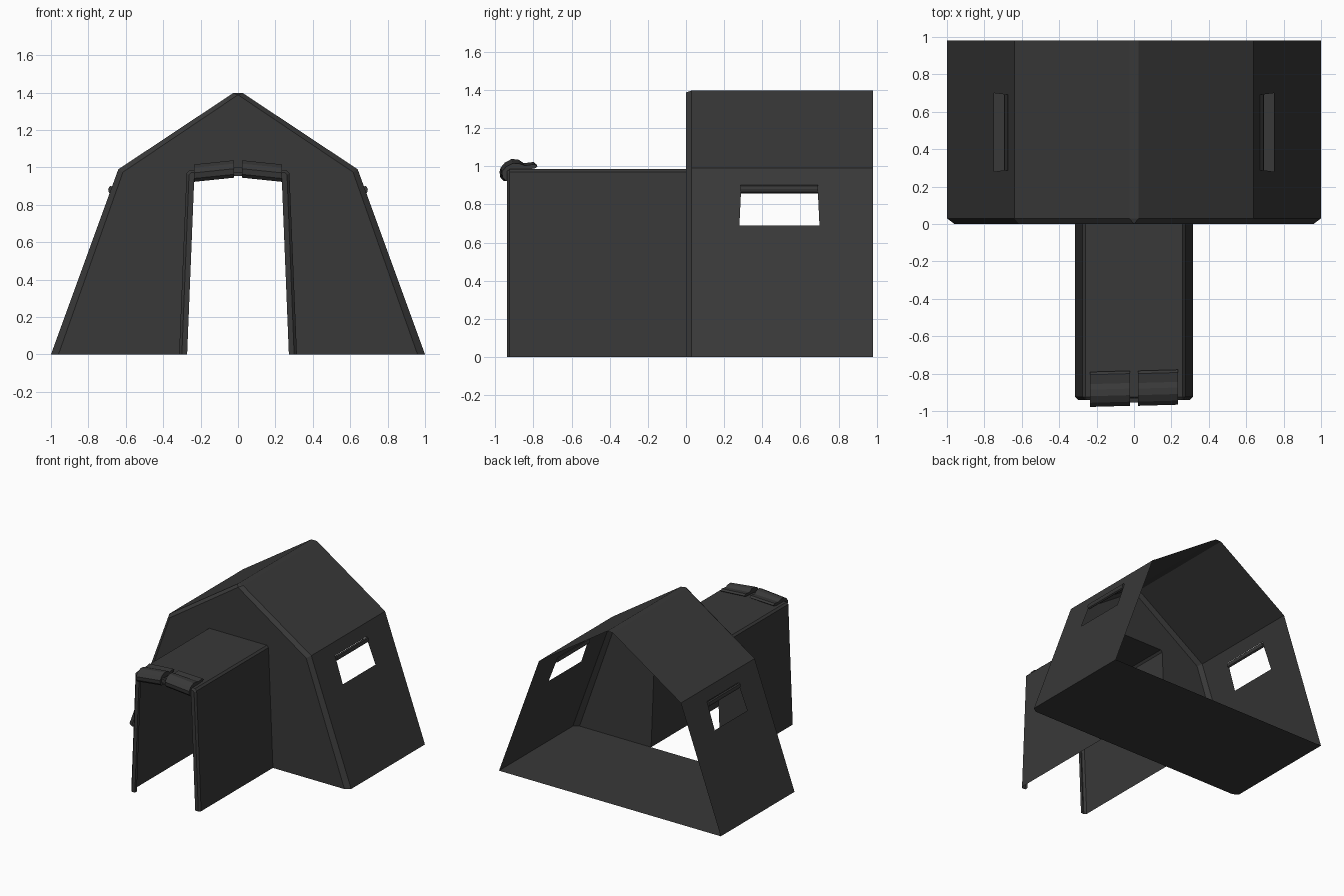
import bpy, bmesh, math

if "Cube" in bpy.data.objects:
    bpy.data.objects.remove(bpy.data.objects["Cube"])

canvas = bpy.data.materials.new("dark_grey_canvas")
canvas.diffuse_color = (0.04, 0.04, 0.04, 1)
canvas.use_nodes = True
canvas.node_tree.nodes["Principled BSDF"].inputs["Base Color"].default_value = canvas.diffuse_color


def make(name, faces):
    """Object from a list of faces, each a list of 3D points."""
    bm = bmesh.new()
    for f in faces:
        bm.faces.new([bm.verts.new(p) for p in f])
    bmesh.ops.remove_doubles(bm, verts=bm.verts, dist=0.0005)
    bmesh.ops.recalc_face_normals(bm, faces=bm.faces)
    me = bpy.data.meshes.new(name)
    bm.to_mesh(me)
    bm.free()
    me.materials.append(canvas)
    ob = bpy.data.objects.new(name, me)
    bpy.context.collection.objects.link(ob)
    return ob


def strip(a, b):
    """Quads joining two point rows of equal length."""
    return [[a[i], a[i + 1], b[i + 1], b[i]] for i in range(len(a) - 1)]


def row(profile, y, s=1):
    return [(s * x, y, z) for x, z in profile]


def arch(half):
    """Full arch from a right-hand half profile."""
    return half + [(-x, z) for x, z in reversed(half)]


BACK, BEVEL = 0.98, 0.03
outer = [(1.0, 0), (0.64, 0.99), (0.025, 1.398), (0, 1.398)]
inset = [(0.96, 0), (0.615, 0.975), (0, 1.388), (0, 1.388)]
door = [(0.315, 0), (0.275, 0.97), (0.26, 0.985)]


def wall(y, z):
    return (1.0 - 0.36 * z / 0.99, y, z)


# Main tent shell: roof, side walls with window, bevelled front wall, floor
shell = []
for s in (1, -1):
    shell += strip(row(outer[1:], BEVEL, s), row(outer[1:], BACK, s))
    frame = [wall(BEVEL, 0), wall(BACK, 0), wall(BACK, 0.99), wall(BEVEL, 0.99)]
    hole = [wall(0.28, 0.69), wall(0.70, 0.69), wall(0.69, 0.90), wall(0.29, 0.90)]
    side = strip(frame + frame[:1], hole + hole[:1])
    shell += [[(s * x, y, z) for x, y, z in f] for f in side]
    shell += strip(row(outer[:3], BEVEL, s), row(inset[:3], 0, s))
    shell.append([(s * 0.025, BEVEL, 1.398), (0, BEVEL, 1.398), (0, 0, 1.388)])
    shell.append(row(inset[:3] + [(0, 0.985)] + door[::-1], 0, s))
shell.append([(-1, BACK, 0), (1, BACK, 0), (1, BEVEL, 0), (0.96, 0, 0),
              (-0.96, 0, 0), (-1, BEVEL, 0)])
make("tent_shell", shell)

# Entrance tunnel with a turned-in front rim
rim = [(0.30, 0), (0.262, 0.96), (0.25, 0.973)]
mouth = [(0.272, 0), (0.234, 0.94), (0.22, 0.953)]
rings = [row(arch(door), 0), row(arch(door), -0.925), row(arch(rim), -0.94),
         row(arch(mouth), -0.94), row(arch(mouth), -0.915)]
tunnel = []
for a, b in zip(rings, rings[1:]):
    tunnel += strip(a, b)
make("entrance_tunnel", tunnel)


def prism(name, a, b):
    return make(name, strip(a + a[:1], b + b[:1]) + [a, b])


# Door flaps rolled up over the tunnel mouth, sloping down outwards
flap = [(-0.925, 0.94), (-0.95, 0.937), (-0.968, 0.955), (-0.972, 0.985),
        (-0.95, 1.012), (-0.915, 1.03), (-0.88, 1.028), (-0.85, 1.008),
        (-0.80, 1.015), (-0.785, 1.003), (-0.80, 0.992), (-0.86, 0.988),
        (-0.925, 0.985)]
for name, s in (("left_door_flap", -1), ("right_door_flap", 1)):
    prism(name, [(s * 0.022, y, z + 0.008) for y, z in flap],
          [(s * 0.235, y + 0.006 * s, z - 0.014 if y < -0.87 else z - 0.004) for y, z in flap])

# Tie between the door flaps
prism("door_tie", [(-0.03, y, z) for y, z in ((-0.955, 0.97), (-0.955, 1.0), (-0.93, 1.0), (-0.93, 0.97))],
      [(0.03, y, z) for y, z in ((-0.955, 0.97), (-0.955, 1.0), (-0.93, 1.0), (-0.93, 0.97))])

# Rolled window covers along the top of each window
for name, s in (("left_window_roll", -1), ("right_window_roll", 1)):
    cx = wall(0, 0.88)[0]
    pts = [(cx + 0.014 * math.cos(k * math.pi / 4), 0.88 + 0.022 * math.sin(k * math.pi / 4))
           for k in range(8)]
    prism(name, row(pts, 0.287, s), row(pts, 0.693, s))
